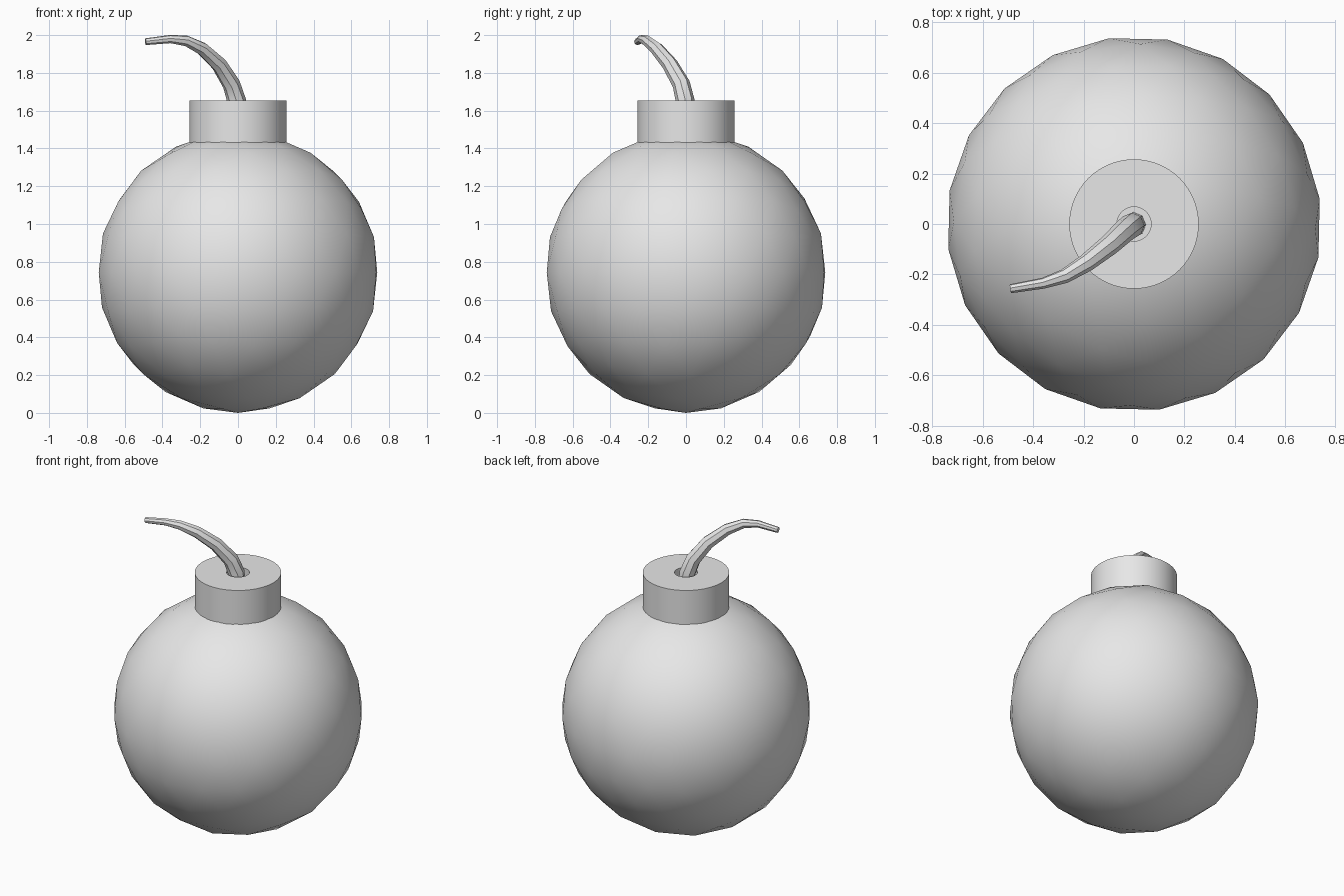
import bpy
import bmesh
from math import radians, pi, cos, sin
from mathutils import Matrix, Vector

cube = bpy.data.objects.get("Cube")
if cube:
    bpy.data.objects.remove(cube, do_unlink=True)

# One plain grey for the whole model
grey = bpy.data.materials.new("plain grey")
grey.use_nodes = True
colour = (0.8, 0.8, 0.8, 1)
grey.diffuse_color = colour
grey.node_tree.nodes["Principled BSDF"].inputs["Base Color"].default_value = colour


def finish(bm, name, angle):
    """Turn a bmesh into a named, shaded object."""
    bmesh.ops.recalc_face_normals(bm, faces=bm.faces[:])
    mesh = bpy.data.meshes.new(name)
    bm.to_mesh(mesh)
    bm.free()
    mesh.materials.append(grey)
    obj = bpy.data.objects.new(name, mesh)
    bpy.context.collection.objects.link(obj)
    bpy.ops.object.select_all(action='DESELECT')
    obj.select_set(True)
    bpy.context.view_layer.objects.active = obj
    bpy.ops.object.shade_smooth_by_angle(angle=radians(angle))
    return obj


# Round body
bm = bmesh.new()
place = Matrix.Translation((0, 0, 0.744)) @ Matrix.Rotation(radians(-10.3), 4, 'Z')
bmesh.ops.create_icosphere(bm, subdivisions=3, radius=0.744, matrix=place)
finish(bm, "body", 40)

# Neck collar with a hole for the fuse, turned from a profile
profile = [(0, 1.40), (0.257, 1.40), (0.257, 1.655), (0.068, 1.655),
           (0.068, 1.56), (0, 1.56)]
bm = bmesh.new()
verts = [bm.verts.new((r, 0, z)) for r, z in profile]
edges = [bm.edges.new(pair) for pair in zip(verts, verts[1:])]
bmesh.ops.spin(bm, geom=verts + edges, cent=(0, 0, 0), axis=(0, 0, 1),
               angle=2 * pi, steps=64)
bmesh.ops.remove_doubles(bm, verts=bm.verts[:], dist=0.0005)
finish(bm, "neck_collar", 30)

# Fuse: tapered eight-sided tube swept along a bent path (x, y, z, radius)
path = [(-0.003, -0.003, 1.56, 0.05), (-0.008, -0.005, 1.655, 0.05),
        (-0.035, -0.025, 1.74, 0.047), (-0.1, -0.085, 1.845, 0.042),
        (-0.19, -0.155, 1.928, 0.036), (-0.275, -0.207, 1.97, 0.029),
        (-0.36, -0.235, 1.979, 0.022), (-0.49, -0.257, 1.965, 0.018)]
SIDES = 8
points = [Vector(p[:3]) for p in path]
bm = bmesh.new()
rings = []
side = Vector((1, 0, 0))
for i, centre in enumerate(points):
    along = (points[min(i + 1, len(points) - 1)] - points[max(i - 1, 0)]).normalized()
    side = (side - along * side.dot(along)).normalized()
    across = along.cross(side)
    radius = path[i][3]
    rings.append([bm.verts.new(centre + radius * (cos(a) * side + sin(a) * across))
                  for a in (2 * pi * k / SIDES for k in range(SIDES))])
for low, high in zip(rings, rings[1:]):
    for k in range(SIDES):
        n = (k + 1) % SIDES
        bm.faces.new((low[k], low[n], high[n], high[k]))
bm.faces.new(rings[0])
bm.faces.new(rings[-1])
finish(bm, "fuse", 30)
